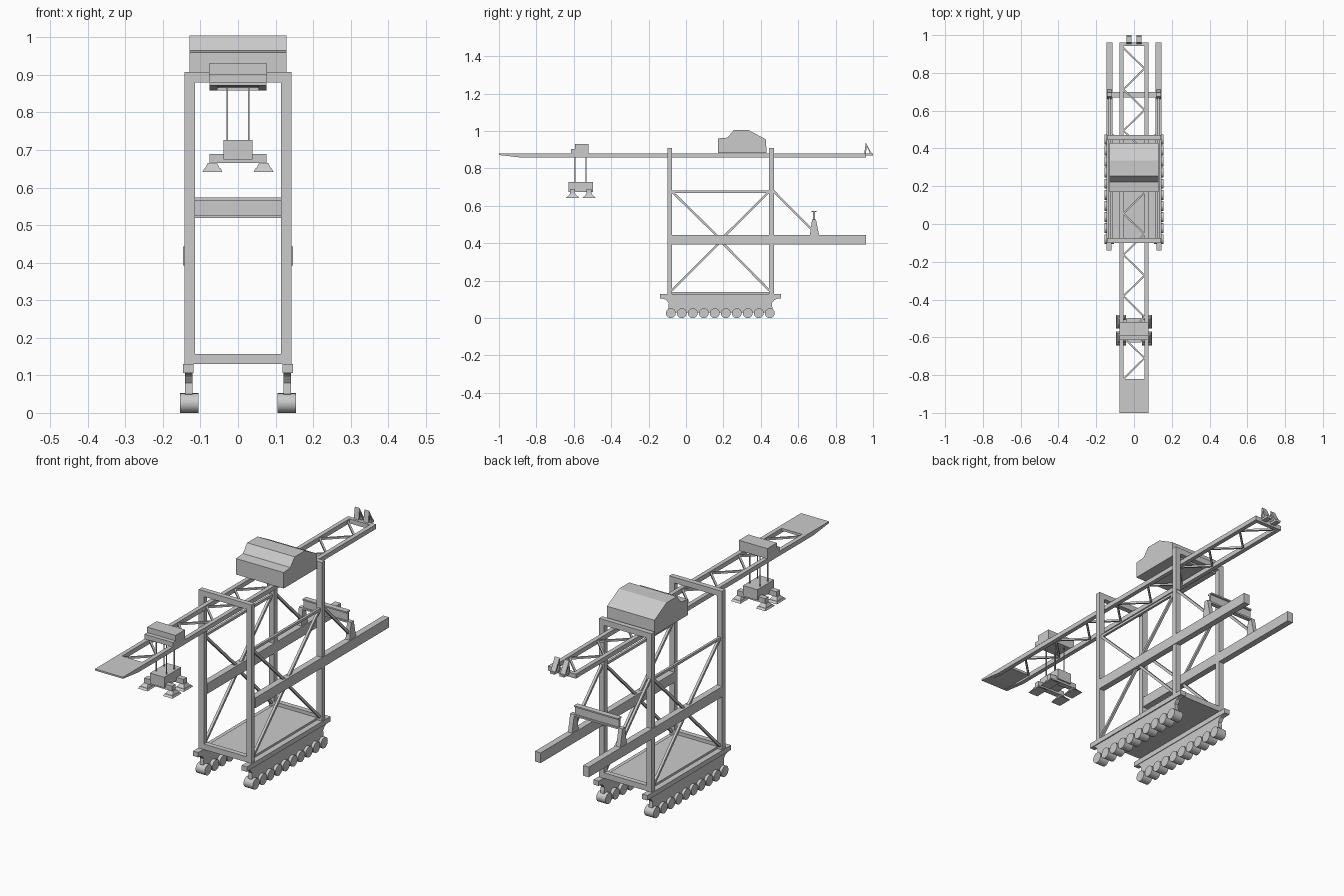
import bpy, bmesh, math
from mathutils import Vector

if "Cube" in bpy.data.objects:
    bpy.data.objects.remove(bpy.data.objects["Cube"])


def finish(name, bm):
    bmesh.ops.recalc_face_normals(bm, faces=bm.faces)
    me = bpy.data.meshes.new(name)
    bm.to_mesh(me)
    bm.free()
    ob = bpy.data.objects.new(name, me)
    bpy.context.collection.objects.link(ob)
    return ob


def prism(name, pts, x0, x1):
    """Extrude a (y, z) outline from x0 to x1."""
    bm = bmesh.new()
    face = bm.faces.new([bm.verts.new((x0, y, z)) for y, z in pts])
    ext = bmesh.ops.extrude_face_region(bm, geom=[face])
    verts = [v for v in ext["geom"] if isinstance(v, bmesh.types.BMVert)]
    bmesh.ops.translate(bm, verts=verts, vec=(x1 - x0, 0, 0))
    return finish(name, bm)


def box(name, x0, x1, y0, y1, z0, z1):
    return prism(name, [(y0, z0), (y1, z0), (y1, z1), (y0, z1)], x0, x1)


def bar(name, a, b, w, h=None):
    """Rectangular bar between two points; w is its local width, h its depth."""
    a, b = Vector(a), Vector(b)
    d = b - a
    bm = bmesh.new()
    bmesh.ops.create_cube(bm, size=1)
    bmesh.ops.scale(bm, verts=bm.verts, vec=(w, h or w, d.length))
    ob = finish(name, bm)
    ob.location = (a + b) / 2
    ob.rotation_euler = d.to_track_quat('Z', 'Y').to_euler()
    return ob


def frustum(name, c, z0, z1, low, high):
    """Four-sided tapered block with half sizes low / high."""
    bm = bmesh.new()
    rings = []
    for z, (hx, hy) in ((z0, low), (z1, high)):
        rings.append([bm.verts.new((c[0] + sx * hx, c[1] + sy * hy, z))
                      for sx, sy in ((-1, -1), (1, -1), (1, 1), (-1, 1))])
    bm.faces.new(rings[0])
    bm.faces.new(rings[1])
    for i in range(4):
        j = (i + 1) % 4
        bm.faces.new((rings[0][i], rings[0][j], rings[1][j], rings[1][i]))
    return finish(name, bm)


FRONT, BACK = -0.0875, 0.4575      # leg centres along y
L = 0.0125                         # half leg depth

# Portal frame: top and bottom cross beams, base floor
for y in (FRONT, BACK):
    box("top_cross_beam", -0.143, 0.143, y - L, y + L, 0.88, 0.908)
    box("bottom_cross_beam", -0.115, 0.115, y - L, y + L, 0.13, 0.157)
box("base_floor", -0.118, 0.118, FRONT, BACK, 0.13, 0.14)

for s in (-1, 1):
    # Legs
    for y in (FRONT, BACK):
        box("leg", s * 0.115, s * 0.143, y - L, y + L, 0.13, 0.88)
    # Long side girder
    box("side_girder", s * 0.115, s * 0.146, -0.074, 0.962, 0.393, 0.443)
    # Side braces
    x = s * 0.13
    bar("side_tie", (x, FRONT, 0.676), (x, BACK, 0.676), 0.012)
    for y in (FRONT + L, BACK - L):
        bar("upper_brace", (x, y, 0.676), (x, 0.187, 0.42), 0.012)
        bar("lower_brace", (x, y, 0.148), (x, 0.187, 0.41), 0.012)
    bar("rear_brace", (x, 0.465, 0.682), (x, 0.68, 0.465), 0.012)
    # Rear platform support
    prism("platform_support", [(0.662, 0.443), (0.712, 0.443), (0.695, 0.525),
                               (0.674, 0.525)], s * 0.12, s * 0.142)
    # Bogie: wide sill above a plate with notched ends
    box("bogie_sill", s * 0.118, s * 0.146, -0.14, 0.508, 0.106, 0.13)
    prism("bogie_plate", [(-0.13, 0.106), (-0.105, 0.097), (-0.092, 0.08),
                          (-0.095, 0.05), (-0.08, 0.03), (0.445, 0.03),
                          (0.462, 0.05), (0.459, 0.08), (0.472, 0.097),
                          (0.497, 0.106)], s * 0.121, s * 0.141)
    # Wheels
    for i in range(10):
        bpy.ops.mesh.primitive_cylinder_add(
            vertices=24, radius=0.0262, depth=0.05, rotation=(0, math.pi / 2, 0),
            location=(s * 0.13, -0.081 + i * 0.0588, 0.0262))
        bpy.context.object.name = "wheel"
        bpy.ops.object.shade_smooth_by_angle()
    # Boom rail with tapered nose
    prism("boom_rail", [(-1, 0.88), (-1, 0.872), (-0.88, 0.858), (0.962, 0.858),
                        (0.962, 0.88)], s * 0.055, s * 0.076)

# Rear platform I-beam
box("platform_web", -0.12, 0.12, 0.680, 0.689, 0.522, 0.57)
box("platform_top_flange", -0.12, 0.12, 0.671, 0.698, 0.566, 0.573)
box("platform_bottom_flange", -0.142, 0.142, 0.674, 0.695, 0.519, 0.527)

# Boom nose plate, end beam and zigzag lattice
prism("boom_nose_plate", [(-1, 0.88), (-1, 0.872), (-0.95, 0.868), (-0.82, 0.868),
                          (-0.82, 0.88)], -0.056, 0.056)
box("boom_end_beam", -0.056, 0.056, 0.942, 0.962, 0.858, 0.88)
for i in range(16):
    y, s = -0.82 + i * 0.1095, (-1 if i % 2 == 0 else 1)
    bar("boom_lattice", (s * 0.056, y, 0.869), (-s * 0.056, y + 0.1095, 0.869), 0.009)

# Small A-frames on the rear end of the boom
for x in (-0.026, 0.026):
    prism("end_frame_post", [(0.953, 0.88), (0.962, 0.88), (0.967, 0.925),
                             (0.961, 0.937)], x - 0.013, x + 0.013)
    prism("end_frame_strut", [(0.961, 0.937), (0.966, 0.918), (0.986, 0.876),
                              (0.995, 0.876)], x - 0.013, x + 0.013)
    box("end_frame_base", x - 0.013, x + 0.013, 0.95, 1.0, 0.868, 0.879)

# Machine house
prism("machine_house", [(0.17, 0.882), (0.17, 0.96), (0.222, 0.965), (0.255, 1.005),
                        (0.335, 1.005), (0.428, 0.955), (0.43, 0.882)], -0.129, 0.129)

# Trolley on the boom
prism("trolley", [(-0.615, 0.88), (-0.52, 0.88), (-0.52, 0.93), (-0.594, 0.93),
                  (-0.594, 0.903), (-0.615, 0.903)], -0.077, 0.077)

# Hoist ropes, head block and spreader with four flared feet
box("hoist_block", -0.039, 0.039, -0.627, -0.497, 0.675, 0.727)
for y in (-0.606, -0.518):
    box("spreader_bar", -0.076, 0.076, y - 0.013, y + 0.013, 0.665, 0.69)
    for s in (-1, 1):
        c = (s * 0.068, y)
        frustum("spreader_foot", c, 0.65, 0.666, (0.02, 0.026), (0.012, 0.013))
        frustum("spreader_pad", c, 0.642, 0.651, (0.026, 0.036), (0.022, 0.028))
for y in (-0.594, -0.534):
    for x in (-0.028, 0.028):
        bar("hoist_rope", (x, y, 0.72), (x, y, 0.885), 0.004)
